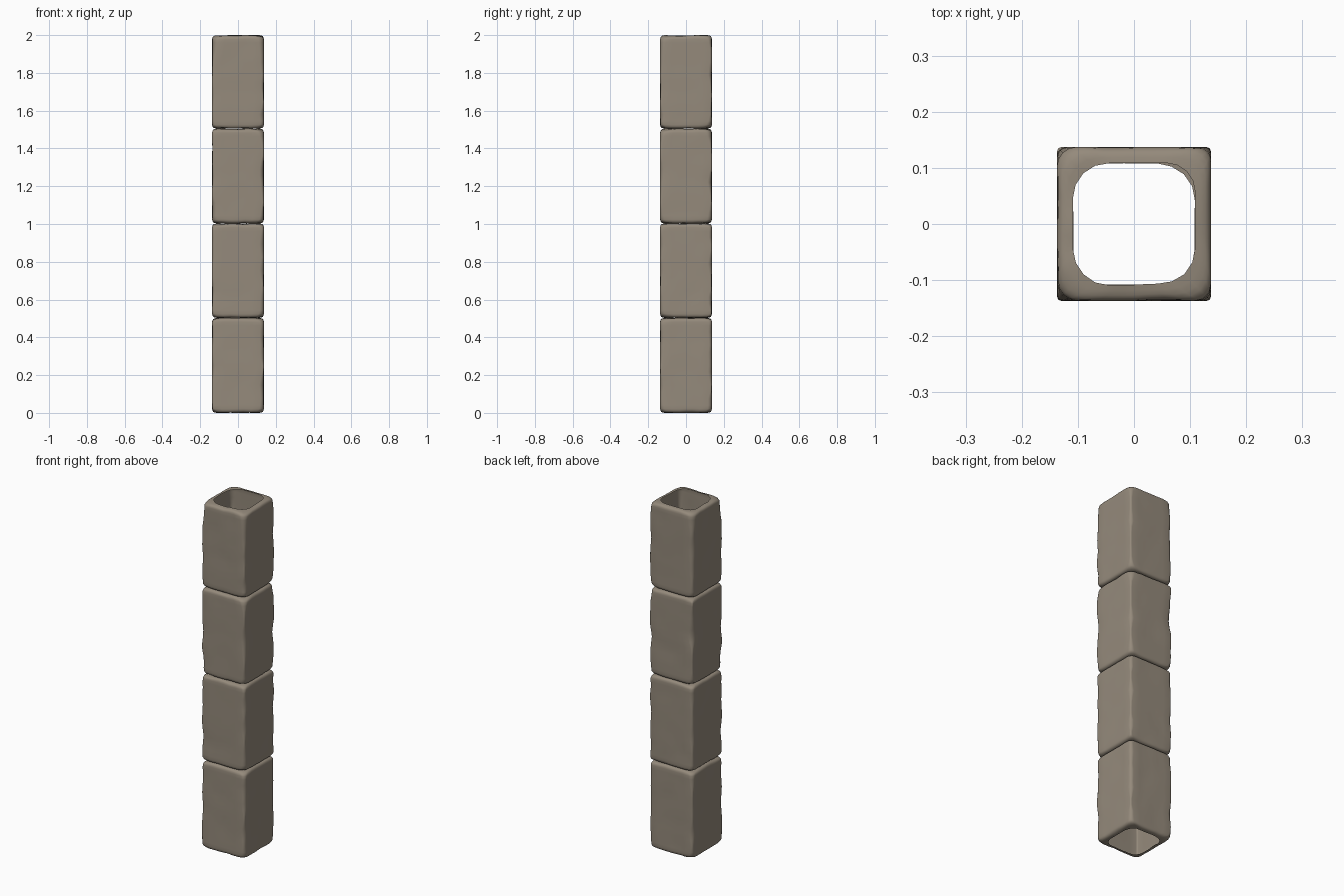
import bpy, bmesh, math, random
from mathutils import Vector, noise

if "Cube" in bpy.data.objects:
    bpy.data.objects.remove(bpy.data.objects["Cube"])

random.seed(7)

stone = bpy.data.materials.new("grey_brown_stone")
stone.diffuse_color = (0.30, 0.255, 0.20, 1)
stone.use_nodes = True
stone.node_tree.nodes["Principled BSDF"].inputs["Base Color"].default_value = stone.diffuse_color

ARC, SIDE = 4, 6          # points per rounded corner, points along each side

# (height fraction from the bottom, half width, corner radius)
END = [(0.0, 0.109, 0.055), (0.002, 0.119, 0.05), (0.006, 0.127, 0.045),
       (0.013, 0.132, 0.038), (0.024, 0.1355, 0.028), (0.042, 0.137, 0.02)]
MID = [(0.08 + 0.84 * i / 12, 0.137, 0.016) for i in range(13)]
PROFILE = END + MID + [(1 - t, h, r) for t, h, r in reversed(END)]


def section(h, radii):
    """Rounded square outline with a separate radius for each corner."""
    pts = []
    for c in range(4):
        r, r2 = radii[c], radii[(c + 1) % 4]
        q = math.pi / 2 * c
        sx, sy = [(1, 1), (-1, 1), (-1, -1), (1, -1)][c]
        for i in range(ARC + 1):
            a = q + math.pi / 2 * i / ARC
            pts.append(Vector((sx * (h - r) + r * math.cos(a),
                               sy * (h - r) + r * math.sin(a), 0)))
        # straight run towards the next corner
        nx, ny = [(-1, 1), (-1, -1), (1, -1), (1, 1)][c]
        start = pts[-1].copy()
        end = Vector((nx * (h - r2) + r2 * math.cos(q + math.pi / 2),
                      ny * (h - r2) + r2 * math.sin(q + math.pi / 2), 0))
        pts += [start.lerp(end, i / SIDE) for i in range(1, SIDE)]
    return pts


def stone_block(index, z0, z1):
    """Open-ended worn stone shell with pinched rims and chipped corners."""
    bm = bmesh.new()
    rings = []
    for t, h, r in PROFILE:
        z = z0 + t * (z1 - z0)
        # wear each vertical edge by a different amount along its height
        radii = [max(0.008, r + 0.022 * noise.noise((c * 7.3, index * 5.1, z * 11)))
                 for c in range(4)]
        ring = []
        for p in section(h, radii):
            seed = Vector((p.x * 13, p.y * 13, z * 9 + index * 20))
            p *= 1 - 0.03 * max(0, noise.noise(seed))
            # uneven rim, kept inside the block's height
            edge = max(0, 1 - min(t, 1 - t) / 0.1)
            dz = 0.008 * edge * max(0, noise.noise(seed * 1.3))
            p.z = z + (dz if t < 0.5 else -dz)
            ring.append(bm.verts.new(p))
        rings.append(ring)
    n = len(rings[0])
    for a, b in zip(rings, rings[1:]):
        for i in range(n):
            j = (i + 1) % n
            bm.faces.new((a[i], a[j], b[j], b[i])).smooth = True
    mesh = bpy.data.meshes.new(f"stone_block_{index}")
    bm.to_mesh(mesh)
    bm.free()
    mesh.materials.append(stone)
    obj = bpy.data.objects.new(f"stone_block_{index}", mesh)
    bpy.context.collection.objects.link(obj)


# Four blocks stacked into a pillar
JOINTS = [0, 0.503, 1.003, 1.505, 2.0]
for k in range(4):
    stone_block(k + 1, JOINTS[k], JOINTS[k + 1])
